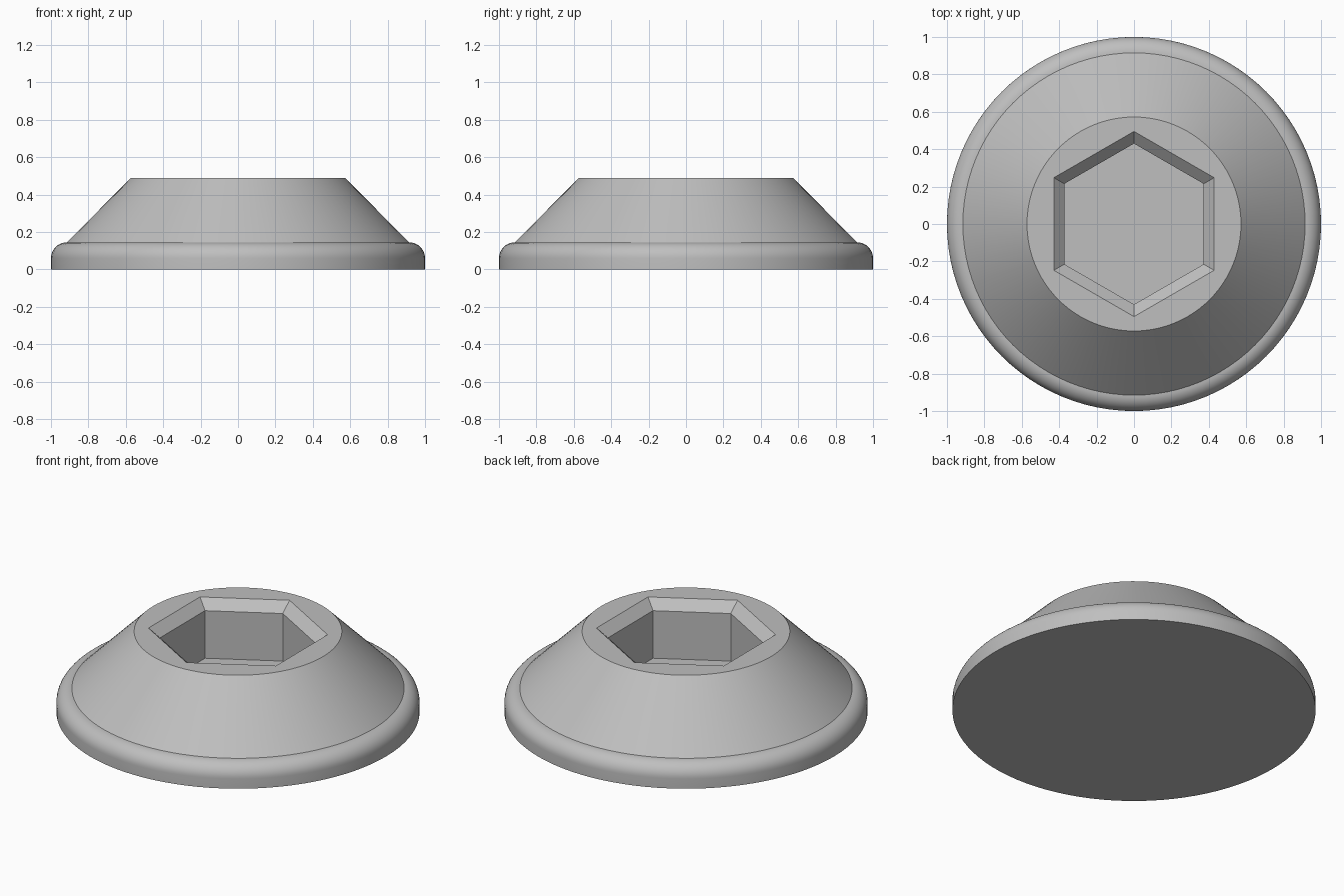
import bpy, bmesh
from math import pi, cos, sin

cube = bpy.data.objects.get("Cube")
if cube:
    bpy.data.objects.remove(cube, do_unlink=True)

SEGMENTS = 96
HEIGHT, FLANGE_TOP = 0.49, 0.145
FILLET = 0.085

steel = bpy.data.materials.new("plain_grey")
steel.use_nodes = True
grey = (0.52, 0.52, 0.52, 1)
steel.diffuse_color = grey
steel.node_tree.nodes["Principled BSDF"].inputs["Base Color"].default_value = grey


def ring(bm, radius, z, hexagonal=False):
    """Closed loop of vertices, round or six-sided with corners on the y axis."""
    verts = []
    for i in range(SEGMENTS):
        a = 2 * pi * i / SEGMENTS
        r = radius
        if hexagonal:
            r *= cos(pi / 6) / cos((a + pi / 6) % (pi / 3) - pi / 6)
        verts.append(bm.verts.new((r * cos(a), r * sin(a), z)))
    return verts


bm = bmesh.new()

# Flange with a rounded upper rim
rings = [ring(bm, 1, 0)]
for k in range(11):
    a = pi / 2 * k / 10
    rings.append(ring(bm, 1 - FILLET + FILLET * cos(a),
                      FLANGE_TOP - FILLET + FILLET * sin(a)))

# Conical head
rings.append(ring(bm, 0.572, HEIGHT))

# Hexagonal socket: chamfered mouth, straight walls
rings.append(ring(bm, 0.495, HEIGHT, True))
rings.append(ring(bm, 0.43, HEIGHT - 0.056, True))
rings.append(ring(bm, 0.43, FLANGE_TOP, True))

for low, high in zip(rings, rings[1:]):
    for i in range(SEGMENTS):
        j = (i + 1) % SEGMENTS
        bm.faces.new((low[i], low[j], high[j], high[i]))

# Underside and socket floor
bm.faces.new(rings[0][::-1])
bm.faces.new(rings[-1])
bmesh.ops.recalc_face_normals(bm, faces=bm.faces)

mesh = bpy.data.meshes.new("hex_socket_head")
bm.to_mesh(mesh)
bm.free()
mesh.materials.append(steel)
head = bpy.data.objects.new("hex_socket_head", mesh)
bpy.context.collection.objects.link(head)

bpy.ops.object.select_all(action='DESELECT')
head.select_set(True)
bpy.context.view_layer.objects.active = head
bpy.ops.object.shade_smooth_by_angle(angle=pi / 6)
